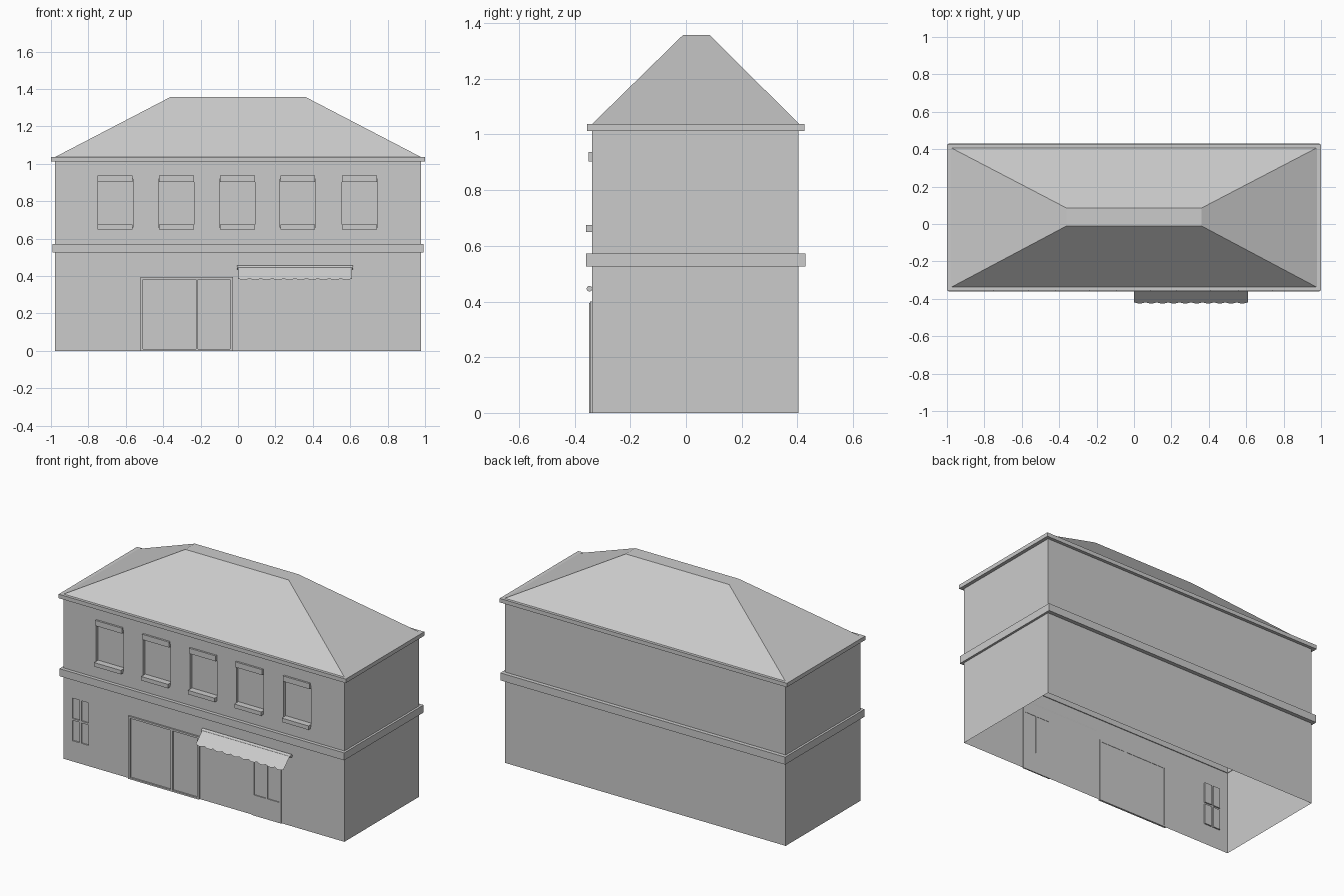
import bpy, bmesh, math

if "Cube" in bpy.data.objects:
    bpy.data.objects.remove(bpy.data.objects["Cube"])

WALL = -0.338   # front wall plane
BACK = 0.405


def add_box(bm, x0, x1, y0, y1, z0, z1):
    v = [bm.verts.new((x, y, z)) for z in (z0, z1)
         for x, y in ((x0, y0), (x1, y0), (x1, y1), (x0, y1))]
    for f in ((3, 2, 1, 0), (4, 5, 6, 7), (0, 1, 5, 4),
              (1, 2, 6, 5), (2, 3, 7, 6), (3, 0, 4, 7)):
        bm.faces.new([v[i] for i in f])


def finish(name, bm):
    mesh = bpy.data.meshes.new(name)
    bm.to_mesh(mesh)
    bm.free()
    obj = bpy.data.objects.new(name, mesh)
    bpy.context.collection.objects.link(obj)
    return obj


def boxes(name, items):
    bm = bmesh.new()
    for b in items:
        add_box(bm, *b)
    return finish(name, bm)


def ring(name, x, y0, y1, z0, z1):
    """Rectangular band wrapped around the walls."""
    bm = bmesh.new()
    loops = []
    for rx, ra, rb, z in ((x, y0, y1, z0), (x, y0, y1, z1),
                          (0.975, WALL + .005, BACK - .005, z1),
                          (0.975, WALL + .005, BACK - .005, z0)):
        loops.append([bm.verts.new(p) for p in
                      ((-rx, ra, z), (rx, ra, z), (rx, rb, z), (-rx, rb, z))])
    for k in range(4):
        a, b = loops[k], loops[(k + 1) % 4]
        for i in range(4):
            j = (i + 1) % 4
            bm.faces.new((a[i], a[j], b[j], b[i]))
    return finish(name, bm)


# Walls with recessed windows, open underneath
walls = boxes("walls", [(-0.978, 0.978, WALL, BACK, 0, 1.03)])
centres = [-0.657, -0.329, -0.003, 0.32, 0.65]
cuts = [(c - .095, c + .095, WALL - .1, WALL + .018, 0.66, 0.92) for c in centres]
cuts += [(x, x + .05, WALL - .1, WALL + .008, z, z + .128)
         for x in (-0.917, -0.855) for z in (0.13, 0.27)]
cutter = boxes("window_cutter", cuts)
cutter.hide_render = True
mod = walls.modifiers.new("recesses", 'BOOLEAN')
mod.operation = 'DIFFERENCE'
mod.solver = 'EXACT'
mod.object = cutter
bpy.context.view_layer.objects.active = walls
bpy.ops.object.modifier_apply(modifier=mod.name)
bpy.data.objects.remove(cutter)
bm = bmesh.new()
bm.from_mesh(walls.data)
bmesh.ops.delete(bm, geom=[f for f in bm.faces if f.calc_center_median().z < .001],
                 context='FACES')
bm.to_mesh(walls.data)
bm.free()

# Lintels and sills of the upper windows
boxes("window_lintels", [(c - .093, c + .093, -0.35, WALL + .018, .903, .937) for c in centres])
boxes("window_sills", [(c - .093, c + .093, -0.36, WALL + .018, .65, .675) for c in centres])

# Belt course and eave
ring("belt_course", 0.992, -0.36, 0.43, 0.525, 0.572)
ring("eave", 1.0, -0.356, 0.425, 1.012, 1.037)

# Hipped roof with a flat top
bm = bmesh.new()
low = [bm.verts.new(p) for p in ((-.985, -.342, 1.033), (.985, -.342, 1.033),
                                 (.985, .411, 1.033), (-.985, .411, 1.033))]
top = [bm.verts.new(p) for p in ((-.36, -.01, 1.358), (.36, -.01, 1.358),
                                 (.36, .085, 1.358), (-.36, .085, 1.358))]
bm.faces.new(top)
for i in range(4):
    j = (i + 1) % 4
    bm.faces.new((low[i], low[j], top[j], top[i]))
finish("roof", bm)

# Wide shop entrance frame
F, B = -0.348, WALL + .002
boxes("entrance_frame", [
    (-.522, -.508, F, B, 0, .395), (-.042, -.028, F, B, 0, .395),
    (-.508, -.042, F, B, .383, .395), (-.508, -.042, F, B, 0, .01),
    (-.225, -.213, F, B, .01, .383)])

# Side door with two tall panes
F = -0.344
boxes("side_door", [
    (.34, .54, F, B, 0, .13), (.34, .54, F, B, .37, .40),
    (.34, .353, F, B, .13, .37), (.527, .54, F, B, .13, .37),
    (.433, .447, F, B, .13, .37)])

# Awning: sloping sheet with a scalloped edge
bm = bmesh.new()
count, steps, width = 10, 6, 0.61
prev = None
for i in range(count * steps + 1):
    x = width * i / (count * steps)
    t = 0.92 + 0.08 * math.sin(math.pi * (i % steps) / steps)
    pair = (bm.verts.new((x, -.347, .456)),
            bm.verts.new((x, -.347 - .078 * t, .456 - .076 * t)))
    if prev:
        bm.faces.new((prev[0], prev[1], pair[1], pair[0]))
    prev = pair
finish("awning_sheet", bm)

# Awning roller
bpy.ops.mesh.primitive_cylinder_add(vertices=16, radius=.01, depth=.62,
                                    location=(.305, -.347, .446),
                                    rotation=(0, math.pi / 2, 0))
bpy.context.object.name = "awning_roller"
bpy.ops.object.shade_smooth_by_angle()
